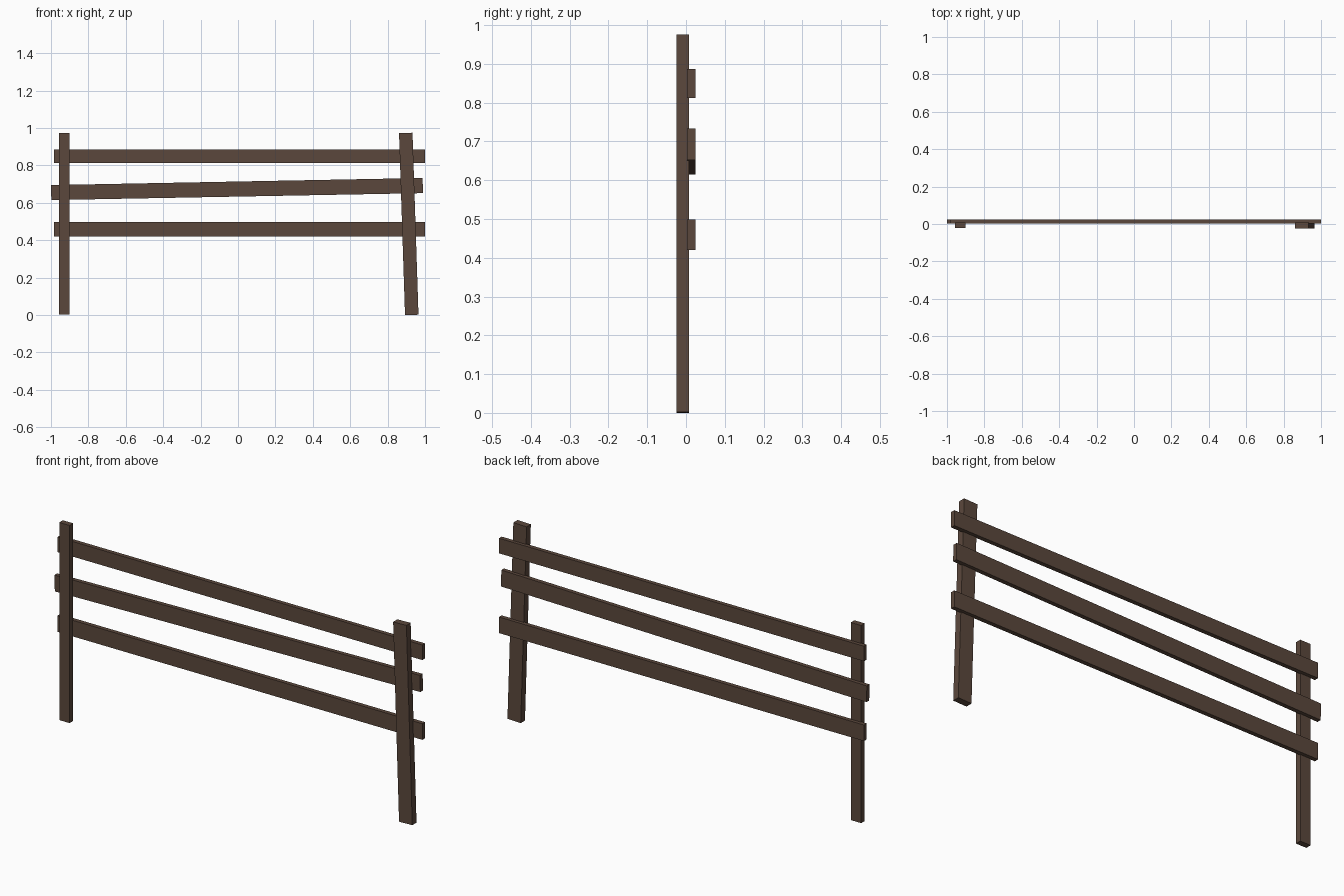
import bpy, bmesh

if "Cube" in bpy.data.objects:
    bpy.data.objects.remove(bpy.data.objects["Cube"])

wood = bpy.data.materials.new("dark brown wood")
wood.diffuse_color = (0.105, 0.064, 0.045, 1)
wood.use_nodes = True
wood.node_tree.nodes["Principled BSDF"].inputs["Base Color"].default_value = wood.diffuse_color


def plank(name, corners, y0, y1):
    """Extrude a front-view (x, z) outline from y0 to y1."""
    bm = bmesh.new()
    face = bm.faces.new([bm.verts.new((x, y0, z)) for x, z in corners])
    ext = bmesh.ops.extrude_face_region(bm, geom=[face])
    verts = [v for v in ext["geom"] if isinstance(v, bmesh.types.BMVert)]
    bmesh.ops.translate(bm, verts=verts, vec=(0, y1 - y0, 0))
    bmesh.ops.recalc_face_normals(bm, faces=bm.faces)
    mesh = bpy.data.meshes.new(name)
    bm.to_mesh(mesh)
    bm.free()
    mesh.materials.append(wood)
    bpy.context.collection.objects.link(bpy.data.objects.new(name, mesh))


def rect(x0, x1, z0, z1):
    return [(x0, z0), (x1, z0), (x1, z1), (x0, z1)]


# Posts: the left one upright, the right one wider and leaning inward
plank("left_post", rect(-0.957, -0.901, 0.003, 0.974), -0.021, 0.007)
plank("right_post", [(0.893, 0.0), (0.965, 0.002), (0.933, 0.975), (0.861, 0.973)],
      -0.025, 0.008)

# Rails on the back of the posts, the middle one slightly tilted
plank("top_rail", rect(-0.984, 1.0, 0.812, 0.886), 0.003, 0.024)
plank("middle_rail", [(-0.998, 0.615), (0.989, 0.652), (0.987, 0.733), (-1.0, 0.695)],
      0.003, 0.024)
plank("bottom_rail", rect(-0.984, 1.0, 0.42, 0.499), 0.003, 0.024)
